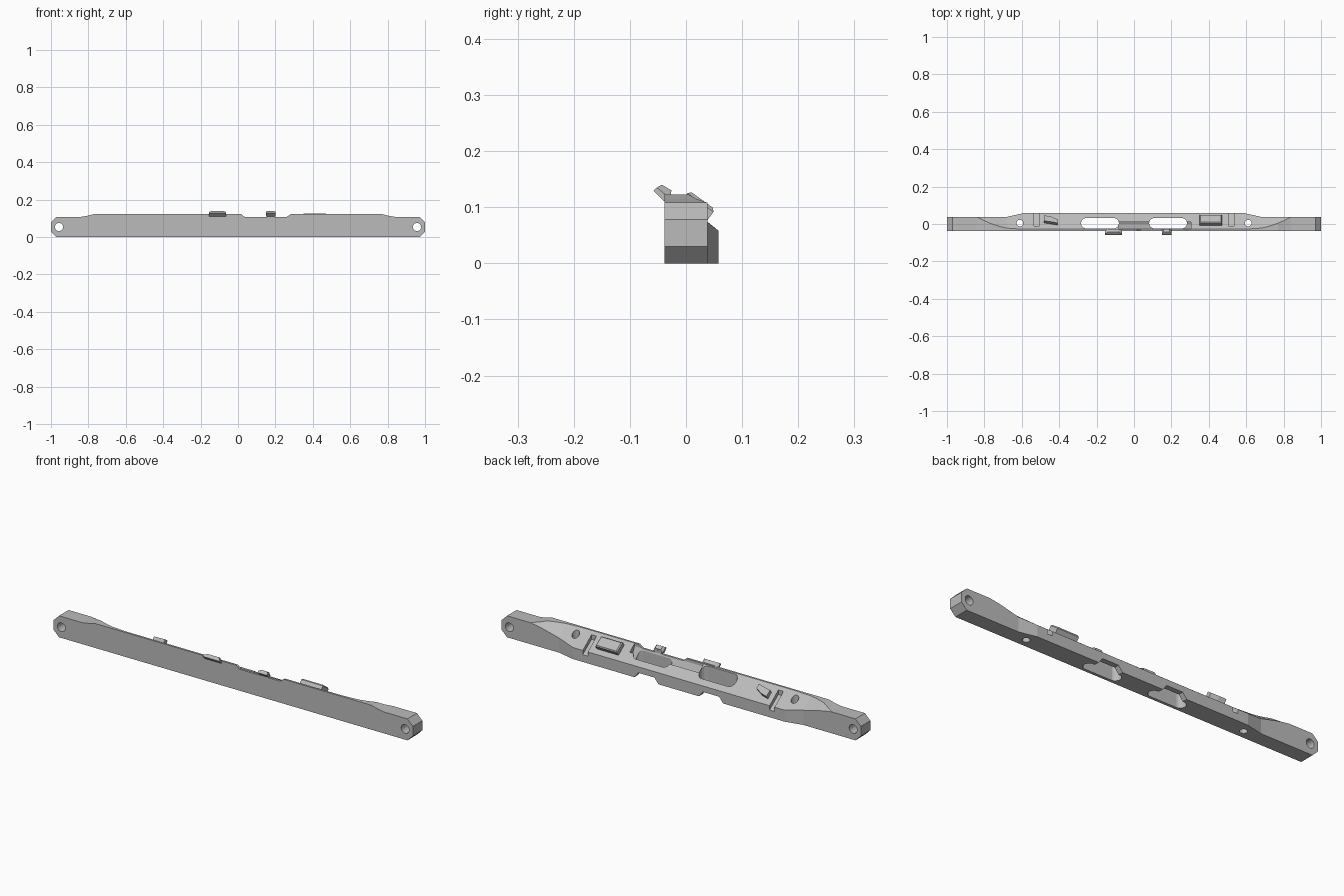
import bpy, bmesh, math
from mathutils import Matrix, Vector

cube = bpy.data.objects.get("Cube")
if cube:
    bpy.data.objects.remove(cube, do_unlink=True)

gray = bpy.data.materials.new("plain_gray")
gray.use_nodes = True
gray.diffuse_color = (0.5, 0.5, 0.5, 1)
gray.node_tree.nodes["Principled BSDF"].inputs["Base Color"].default_value = (0.5, 0.5, 0.5, 1)


def finish(name, bm):
    bmesh.ops.remove_doubles(bm, verts=bm.verts, dist=1e-5)
    bmesh.ops.recalc_face_normals(bm, faces=bm.faces)
    mesh = bpy.data.meshes.new(name)
    bm.to_mesh(mesh)
    bm.free()
    mesh.materials.append(gray)
    ob = bpy.data.objects.new(name, mesh)
    bpy.context.collection.objects.link(ob)
    return ob


def loft(name, sections):
    """Skin a row of equal-length point loops and cap both ends."""
    bm = bmesh.new()
    rings = [[bm.verts.new(p) for p in s] for s in sections]
    n = len(rings[0])
    for a, b in zip(rings, rings[1:]):
        for i in range(n):
            j = (i + 1) % n
            bm.faces.new((a[i], a[j], b[j], b[i]))
    bm.faces.new(rings[0])
    bm.faces.new(rings[-1])
    return finish(name, bm)


def prism(name, pts, lo, hi, axis):
    """Extrude a 2D outline along an axis."""
    def put(p, d):
        return {"x": (d, p[0], p[1]), "y": (p[0], d, p[1]), "z": (p[0], p[1], d)}[axis]
    return loft(name, [[put(p, d) for p in pts] for d in (lo, hi)])


def box(name, x0, x1, y0, y1, z0, z1):
    return prism(name, [(x0, y0), (x1, y0), (x1, y1), (x0, y1)], z0, z1, "z")


def stadium(cx, cy, half, r, n=16):
    """Outline of a round-ended slot; half = 0 gives a circle."""
    return [(cx + math.copysign(half, math.cos(t)) + r * math.cos(t), cy + r * math.sin(t))
            for t in [2 * math.pi * (i + 0.5) / n for i in range(n)]]


# Main beam: half-length stations of x, back y, back z, ridge y, top z, bottom z
half = [(1.0, .038, .078, .038, .078, .03),
        (.97, .038, .108, .038, .108, 0),
        (.84, .038, .108, .038, .108, 0),
        (.80, .038, .102, .018, .115, 0),
        (.77, .038, .096, .004, .123, 0),
        (.72, .038, .084, -.013, .123, 0),
        (.68, .038, .074, -.022, .123, 0),
        (.59, .058, .058, -.028, .123, 0)]
stations = [(-s[0], *s[1:]) for s in half] + half[::-1]
beam = loft("beam", [[(x, -.038, bot), (x, yb, bot), (x, yb, zb), (x, yr, top), (x, -.038, top)]
                     for x, yb, zb, yr, top, bot in stations])

cutters = []
for s in (-1, 1):
    # Pivot holes, bolt holes, long slots, grooves and underside notches
    cutters += [
        prism("pivot_hole_cutter", stadium(s * .957, .054, 0, .022, 20), -.1, .1, "y"),
        prism("bolt_hole_cutter", stadium(s * .61, .005, 0, .018), -.1, .2, "z"),
        prism("slot_cutter", stadium(s * .182, .004, .073, .028, 20), -.1, .2, "z"),
        prism("groove_cutter", [(-.012, .2), (-.012, .087), (.1, .006), (.1, .2)],
              s * .52 - .014, s * .52 + .014, "x"),
        prism("notch_cutter", [(s * .18 + a, z) for a, z in
              [(-.075, -.01), (.075, -.01), (.045, .028), (-.045, .028)]], .01, .1, "y")]

# Recess behind the front wall, and the lowered part of that wall
cutters.append(prism("recess_cutter", [(-.027, .2), (-.027, .108), (.005, .04), (.012, .04), (.012, .2)],
                     -.08, .305, "x"))
cutters.append(prism("wall_dip_cutter", [(.015, .125), (.035, .108), (.26, .108), (.285, .125)],
                     -.1, .0, "y"))

for c in cutters:
    c.hide_render = True
    mod = beam.modifiers.new(c.name, "BOOLEAN")
    mod.operation, mod.solver, mod.object = "DIFFERENCE", "EXACT", c
bpy.context.view_layer.update()
cut_mesh = bpy.data.meshes.new_from_object(beam.evaluated_get(bpy.context.evaluated_depsgraph_get()))
beam.modifiers.clear()
beam.data = cut_mesh
beam.data.name = "beam"
for c in cutters:
    bpy.data.objects.remove(c, do_unlink=True)

# Frame lying on the sloped rear face: u along x, v down the slope, n outward
down = Vector((0, .81, -.586)).normalized()
out = Vector((0, .586, .81)).normalized()


def slope_point(x, v, n):
    return Vector((x, -.028, .120)) + down * v + out * n


# Rectangular tab with a slightly narrowed top
def tab_ring(n, inset):
    return [slope_point(x, v, n) for x, v in
            [(.35 + inset, .022 + inset), (.47 - inset, .022 + inset),
             (.47 - inset, .079 - inset), (.35 + inset, .079 - inset)]]


loft("rectangular_tab", [tab_ring(-.01, 0), tab_ring(.022, 0), tab_ring(.0275, .005)])

# Pointed tab
outline = [(-.48, .04), (-.445, .034), (-.41, .026), (-.41, .05), (-.445, .068), (-.48, .076)]
loft("pointed_tab", [[slope_point(x, v, n) for x, v in outline] for n in (-.01, .022)])


# Hooks leaning forward over the front wall
def hook(name, cx, wide, narrow):
    def ring(y, z, w):
        return [(cx - w, y, z), (cx + w, y, z)]
    lower = ring(-.058, .129, wide) + ring(-.040, .111, wide)[::-1]
    mid = ring(-.052, .135, wide) + ring(-.028, .115, wide)[::-1]
    upper = ring(-.043, .140, narrow) + ring(-.026, .130, narrow)[::-1]
    loft(name, [lower, mid, upper])


hook("wide_hook", -.11, .045, .028)
hook("narrow_hook", .175, .026, .016)
box("narrow_hook_foot", .155, .195, -.038, -.027, .09, .122)
